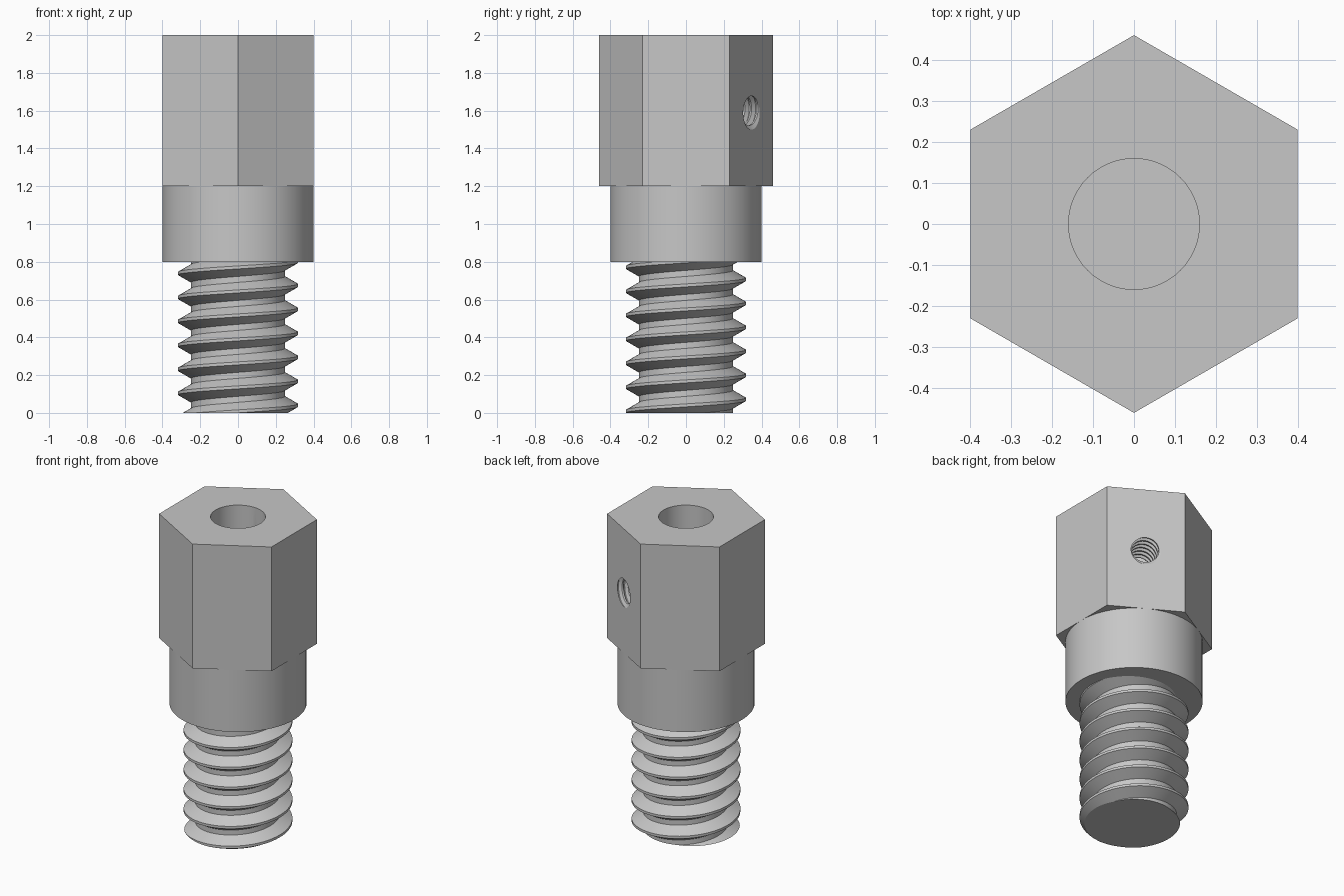
import bpy, bmesh, math
from mathutils import Vector

if "Cube" in bpy.data.objects:
    bpy.data.objects.remove(bpy.data.objects["Cube"])

metal = bpy.data.materials.new("grey metal")
metal.diffuse_color = (0.57, 0.57, 0.57, 1)
metal.use_nodes = True
metal.node_tree.nodes["Principled BSDF"].inputs["Base Color"].default_value = metal.diffuse_color


def make_object(name, bm):
    bmesh.ops.recalc_face_normals(bm, faces=bm.faces)
    mesh = bpy.data.meshes.new(name)
    bm.to_mesh(mesh)
    bm.free()
    mesh.materials.append(metal)
    obj = bpy.data.objects.new(name, mesh)
    bpy.context.collection.objects.link(obj)
    return obj


def prism(name, sides, radius, z0, z1, turn=0.0):
    """Upright prism or cylinder between two heights."""
    bm = bmesh.new()
    ring = [bm.verts.new((radius * math.cos(turn + math.tau * i / sides),
                          radius * math.sin(turn + math.tau * i / sides), z0))
            for i in range(sides)]
    base = bm.faces.new(ring)
    top = bmesh.ops.extrude_face_region(bm, geom=[base])["geom"]
    for v in top:
        if isinstance(v, bmesh.types.BMVert):
            v.co.z = z1
    return make_object(name, bm)


def threaded_rod(name, radius, pitch, length, phase=0.0, steps=64):
    """Right-handed thread along z, trimmed flat at 0 and at length."""
    root = radius - 0.541 * pitch
    profile = [(-pitch * 3 / 8, root), (-pitch / 16, radius),
               (pitch / 16, radius), (pitch * 3 / 8, root)]
    turns = math.ceil(length / pitch) + 4
    rows = turns * 4
    bm = bmesh.new()
    cols = []
    for i in range(steps):
        a = math.tau * i / steps
        col = []
        for r in range(rows):
            dz, rad = profile[r % 4]
            z = pitch * (r // 4 - 2 + i / steps) + dz + phase
            col.append(bm.verts.new((rad * math.cos(a), rad * math.sin(a), z)))
        cols.append(col)
    for i in range(steps):
        # the last column joins the first one a full turn higher
        j, shift = (i + 1, 0) if i < steps - 1 else (0, 4)
        for r in range(rows - 1 - shift):
            bm.faces.new((cols[i][r], cols[j][r + shift],
                          cols[j][r + shift + 1], cols[i][r + 1]))
    for z, normal in ((0, (0, 0, -1)), (length, (0, 0, 1))):
        bmesh.ops.bisect_plane(bm, geom=bm.verts[:] + bm.edges[:] + bm.faces[:],
                               plane_co=(0, 0, z), plane_no=normal,
                               clear_outer=True)
    bmesh.ops.holes_fill(bm, edges=[e for e in bm.edges if e.is_boundary], sides=0)
    return make_object(name, bm)


def cut(obj, cutter):
    mod = obj.modifiers.new("cut", 'BOOLEAN')
    mod.operation = 'DIFFERENCE'
    mod.solver = 'EXACT'
    mod.object = cutter
    bpy.context.view_layer.objects.active = obj
    bpy.ops.object.modifier_apply(modifier=mod.name)


# hexagonal head, round collar and threaded shank
head = prism("hex_head", 6, 0.4 / math.cos(math.pi / 6), 1.2, 2.0, math.pi / 2)
collar = prism("collar", 96, 0.4, 0.8, 1.2)
shank = threaded_rod("threaded_shank", 0.3175, 0.127, 0.8, 0.04)

# plain bore down the middle
bore = prism("bore_cutter", 64, 0.16, 1.0, 2.1)
# tapped set-screw hole through one flat into the bore
side = Vector((0.5, math.sqrt(0.75), 0))
tap = threaded_rod("side_hole_cutter", 0.1, 0.04, 0.45, steps=40)
tap.rotation_mode = 'QUATERNION'
tap.rotation_quaternion = side.to_track_quat('Z', 'Y')
tap.location = side * 0.05 + Vector((0, 0, 1.6))
bpy.context.view_layer.update()

cut(head, bore)
cut(head, tap)
cut(collar, bore)
for cutter in (bore, tap):
    bpy.data.objects.remove(cutter)

# smooth round surfaces, crisp edges
for obj in (head, collar, shank):
    bpy.ops.object.select_all(action='DESELECT')
    obj.select_set(True)
    bpy.context.view_layer.objects.active = obj
    bpy.ops.object.shade_smooth_by_angle(angle=math.radians(25))
